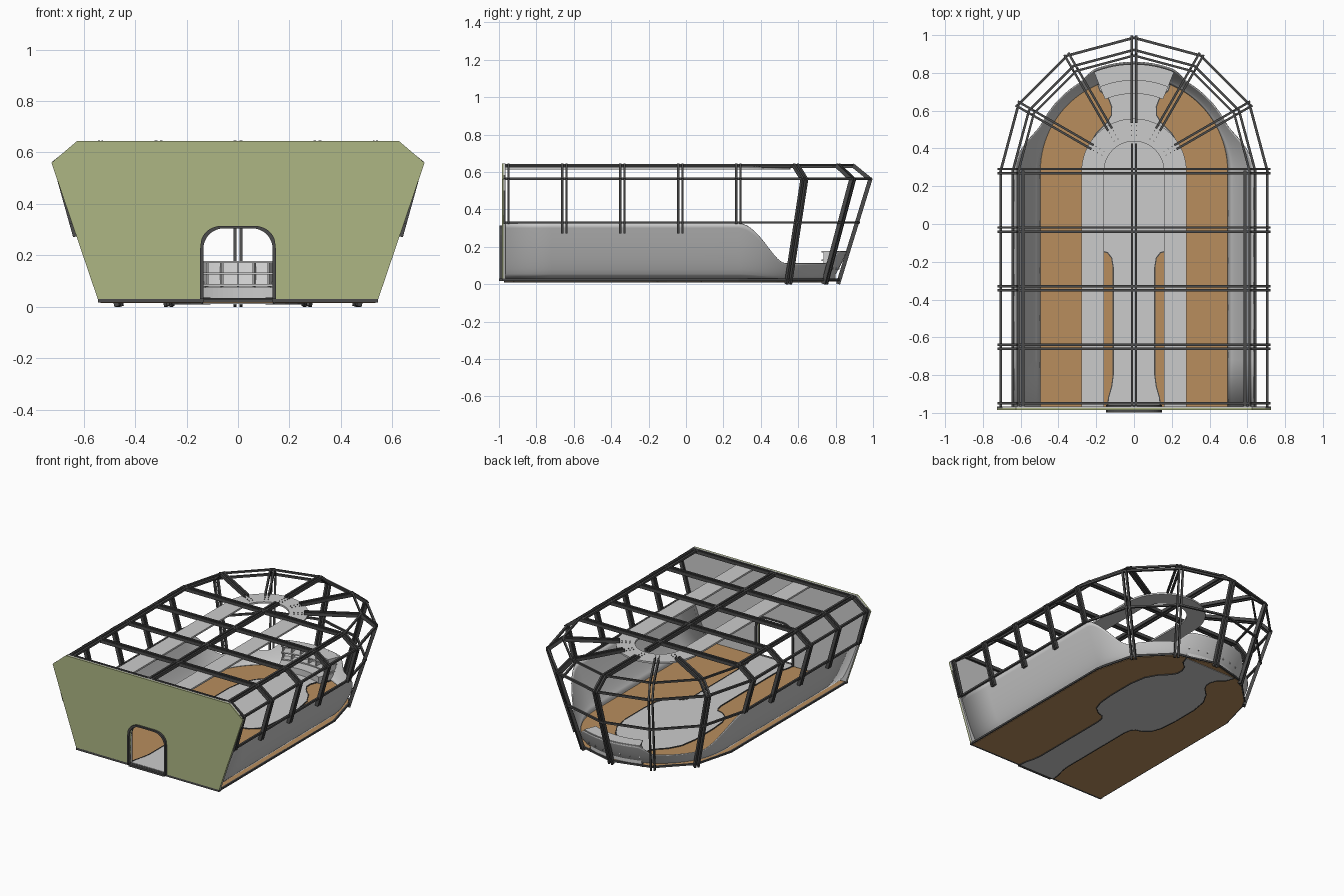
import bpy, bmesh, math
from mathutils import Vector, Matrix

if "Cube" in bpy.data.objects:
    bpy.data.objects.remove(bpy.data.objects["Cube"])

CY = 0.28          # centre of the rounded rear end
FRONT = -0.97


def material(name, col):
    m = bpy.data.materials.new(name)
    m.diffuse_color = (*col, 1)
    m.use_nodes = True
    m.node_tree.nodes["Principled BSDF"].inputs["Base Color"].default_value = m.diffuse_color
    return m


DARK = material("dark_metal", (0.07, 0.07, 0.07))
WOOD = material("wood", (0.48, 0.27, 0.11))
OLIVE = material("olive", (0.42, 0.47, 0.23))


def finish(bm, name, mat=None, smooth=False):
    bmesh.ops.recalc_face_normals(bm, faces=bm.faces)
    me = bpy.data.meshes.new(name)
    bm.to_mesh(me)
    bm.free()
    ob = bpy.data.objects.new(name, me)
    bpy.context.collection.objects.link(ob)
    if mat:
        me.materials.append(mat)
    if smooth:
        for p in me.polygons:
            p.use_smooth = True
    return ob


def prism(bm, pts, vec):
    f = bm.faces.new([bm.verts.new(p) for p in pts])
    r = bmesh.ops.extrude_face_region(bm, geom=[f])
    bmesh.ops.translate(bm, vec=vec, verts=[v for v in r["geom"] if isinstance(v, bmesh.types.BMVert)])


def beam(bm, a, b, side, w, h):
    # box from a to b; w measured along side, h across it
    a, b = Vector(a), Vector(b)
    d = (b - a).normalized()
    s = Vector(side)
    s = (s - d * s.dot(d)).normalized()
    u = d.cross(s)
    a, b = a - d * h * 0.3, b + d * h * 0.3
    prism(bm, [a + s * w / 2 * i + u * h / 2 * j for i, j in ((-1, -1), (1, -1), (1, 1), (-1, 1))], b - a)


def twin(bm, a, b, side, gap=0.022, w=0.012, h=0.022):
    # pair of parallel bars
    s = Vector(side).normalized() * gap / 2
    for k in (-1, 1):
        beam(bm, Vector(a) + s * k, Vector(b) + s * k, side, w, h)


def polar(r, ang, z):
    return Vector((r * math.cos(ang), CY + r * math.sin(ang), z))


def u_path(r, z, n):
    arc = [polar(r, math.pi * i / n, z) for i in range(n + 1)]
    return [Vector((r, FRONT, z))] + arc + [Vector((-r, FRONT, z))]


def mirror_pts(half, z):
    return [(x, y, z) for x, y in half] + [(-x, y, z) for x, y in reversed(half)]


# straight ribs: roof crossbar, shoulder and side post
bm = bmesh.new()
for i in range(5):
    y = -0.96 + 0.31 * i
    foot = (0.632, 0.28) if 0 < i < 4 else (0.646, 0.33)
    twin(bm, (-0.615, y, 0.633), (0.615, y, 0.633), (0, 1, 0))
    for s in (-1, 1):
        twin(bm, (s * 0.615, y, 0.633), (s * 0.71, y, 0.56), (0, 1, 0))
        twin(bm, (s * 0.71, y, 0.56), (s * foot[0], y, foot[1]), (0, 1, 0))
# radial ribs around the rounded rear
for i in range(1, 6):
    a = math.pi * i / 6
    side = (-math.sin(a), math.cos(a), 0)
    prof = [(0.26, 0.633), (0.615, 0.633), (0.705, 0.56), (0.535, 0.008)]
    for p, q in zip(prof, prof[1:]):
        twin(bm, polar(p[0], a, p[1]), polar(q[0], a, q[1]), side, gap=0.024)
twin(bm, (0, FRONT, 0.633), (0, 0.42, 0.633), (1, 0, 0))
finish(bm, "frame_ribs", DARK)

# long rails that wrap round the faceted rear
bm = bmesh.new()
for r, z, w in ((0.612, 0.638, 0.012), (0.706, 0.563, 0.014), (0.642, 0.33, 0.013), (0.538, 0.024, 0.012)):
    pts = u_path(r, z, 6)
    for p, q in zip(pts, pts[1:]):
        beam(bm, p, q, (0, 0, 1), w, w)
pts = u_path(0.588, 0.636, 6)
for p, q in (pts[:2], pts[-2:]):
    beam(bm, p, q, (0, 0, 1), 0.014, 0.014)
finish(bm, "frame_rails", DARK)

# flat U-shaped roof walkway
bm = bmesh.new()
prism(bm, u_path(0.278, 0.614, 32) + u_path(0.158, 0.614, 32)[::-1], (0, 0, 0.012))
finish(bm, "roof_walkway")
# bolts where the radial ribs meet the walkway
bm = bmesh.new()
for i in range(7):
    a = math.pi * i / 6
    for r in (0.19, 0.215, 0.24, 0.262):
        for k in (-0.012, 0.012):
            c = polar(r, a, 0.628) + Vector((-math.sin(a), math.cos(a), 0)) * k
            bmesh.ops.create_cone(bm, cap_ends=True, segments=6, radius1=0.003, radius2=0.003,
                                  depth=0.005, matrix=Matrix.Translation(c))
finish(bm, "walkway_bolts", DARK)

# wooden floor slab with faceted rear, and the grey path inlaid in it
bm = bmesh.new()
prism(bm, u_path(0.535, 0.015, 6), (0, 0, 0.015))
finish(bm, "wood_floor", WOOD)
half = [(0.14, -0.97), (0.135, -0.92), (0.118, -0.86), (0.11, -0.8), (0.11, -0.23), (0.118, -0.18),
        (0.14, -0.152), (0.18, -0.14), (0.23, -0.1), (0.255, -0.03), (0.265, 0.08), (0.265, 0.28),
        (0.245, 0.4), (0.2, 0.48), (0.145, 0.535), (0.12, 0.575), (0.118, 0.62), (0.135, 0.665),
        (0.18, 0.705), (0.2, 0.76)]
bm = bmesh.new()
prism(bm, mirror_pts(half, 0.012), (0, 0, 0.022))
finish(bm, "floor_path")
# dark edging along the path
bm = bmesh.new()
for s in (-1, 1):
    for p, q in zip(half, half[1:]):
        beam(bm, (s * p[0], p[1], 0.023), (s * q[0], q[1], 0.023), (0, 0, 1), 0.026, 0.006)
finish(bm, "path_edging", DARK)


# curved side wall, low around the back, raised behind the console
def ease(t):
    t = max(0, min(1, t))
    return t * t * (3 - 2 * t)


def wall_height(deg):
    d = min(deg, 180 - deg)
    return 0.325 - 0.215 * ease(d / 28) + 0.065 * ease((d - 58) / 12)


stations = [(None, 1, y / 10) for y in range(0, 5)]
cols = []
rows = 12
for k in range(-5, 96):
    col = []
    deg = max(0, min(180, k * 2))
    h = wall_height(deg)
    for j in range(rows + 1):
        z = 0.03 + (h - 0.03) * j / rows
        r = 0.50 + 0.135 * ((z - 0.03) / 0.295) ** 0.75
        p = polar(r, math.radians(deg), z)
        if k < 0:
            p.y = CY + (FRONT - CY) * -k / 5
        elif k > 90:
            p.y = CY + (FRONT - CY) * (k - 90) / 5
        col.append(p)
    cols.append(col)
bm = bmesh.new()
vs = [[bm.verts.new(p) for p in c] for c in cols]
for a, b in zip(vs, vs[1:]):
    for j in range(rows):
        bm.faces.new((a[j], b[j], b[j + 1], a[j + 1]))
wall = finish(bm, "curved_wall", None, True)
mod = wall.modifiers.new("thickness", "SOLIDIFY")
mod.thickness = 0.006


# rear console: curved step and shelf grid
def arc_block(bm, r0, r1, z, h, a0=68, a1=112, n=16):
    ang = [math.radians(a0 + (a1 - a0) * i / n) for i in range(n + 1)]
    prism(bm, [polar(r0, a, z) for a in ang] + [polar(r1, a, z) for a in reversed(ang)], (0, 0, h))


bm = bmesh.new()
arc_block(bm, 0.41, 0.52, 0.03, 0.045)
for z in (0.08, 0.125, 0.17):
    arc_block(bm, 0.48, 0.53 + (z - 0.08) * 0.4, z, 0.008)
for i in range(7):
    a = math.radians(69 + 7 * i)
    beam(bm, polar(0.49, a, 0.125), polar(0.54, a, 0.125), (0, 0, 1), 0.095, 0.006)
finish(bm, "rear_console")

# front wall with an arched doorway, olive outside and grey inside
arch = [(0.135, 0.03)] + [(0.055 + 0.08 * math.cos(math.radians(t)), 0.225 + 0.08 * math.sin(math.radians(t)))
                          for t in range(0, 91, 10)]
door = arch + [(-x, z) for x, z in reversed(arch)]
outer = [(-0.545, 0.03), (-0.725, 0.56), (-0.625, 0.645), (0.625, 0.645), (0.725, 0.56), (0.545, 0.03)]
for name, y, mat in (("front_wall", -0.985, OLIVE), ("front_wall_lining", -0.975, None)):
    bm = bmesh.new()
    prism(bm, [(x, y, z) for x, z in outer + door], (0, 0.01, 0))
    finish(bm, name, mat)

# dark door surround and base sill
bm = bmesh.new()
rim = [(x + (0.012 if x > 0 else -0.012) * min(1, abs(x) / 0.1), z + (0.01 if z > 0.25 else 0)) for x, z in door]
prism(bm, [(x, -0.998, z) for x, z in rim] + [(x, -0.998, z) for x, z in reversed(door)], (0, 0.04, 0))
finish(bm, "door_surround", DARK)
bm = bmesh.new()
beam(bm, (-0.54, -0.975, 0.024), (0.54, -0.975, 0.024), (0, 1, 0), 0.02, 0.016)
beam(bm, (-0.13, -0.99, 0.024), (0.13, -0.99, 0.024), (0, 1, 0), 0.018, 0.014)
finish(bm, "front_sill", DARK)
